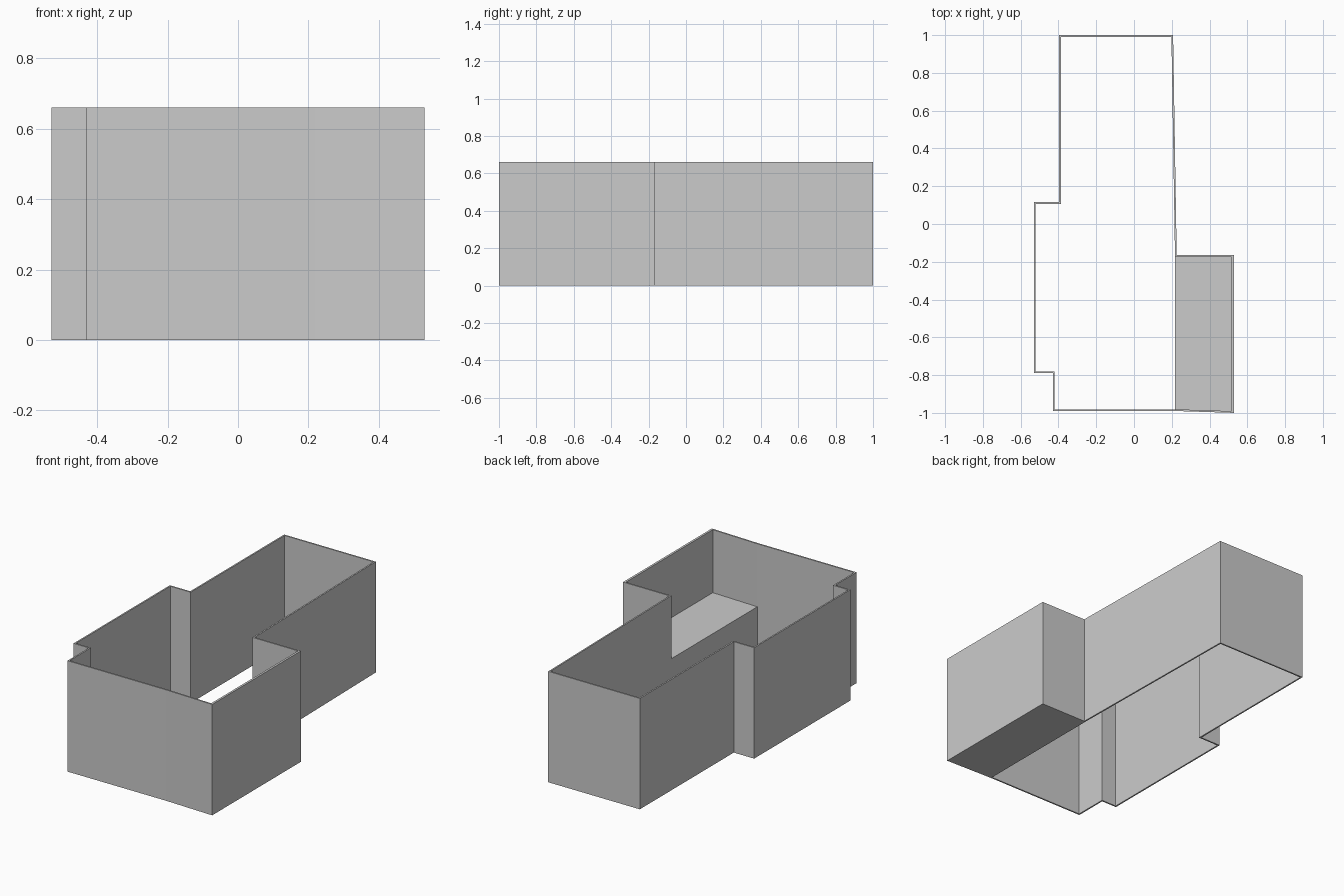
import bpy
import bmesh
from mathutils import Vector
from mathutils.geometry import intersect_line_line_2d  # noqa: F401

default = bpy.data.objects.get("Cube")
if default:
    bpy.data.objects.remove(default, do_unlink=True)

HEIGHT = 0.66
STEP_HEIGHT = 0.285
THIN = 0.009
THICK = 0.013

# Single plaster colour
plaster = bpy.data.materials.new("plaster_grey")
plaster.use_nodes = True
grey = (0.6, 0.6, 0.6, 1.0)
plaster.diffuse_color = grey
plaster.node_tree.nodes["Principled BSDF"].inputs["Base Color"].default_value = grey

# Outer floor plan, counter-clockwise: corner and thickness of the wall that starts there
plan = [
    (-0.43, -0.99, THIN), (0.22, -0.99, THIN), (0.53, -1.0, THICK),
    (0.53, -0.165, THIN), (0.226, -0.165, THIN), (0.207, 1.0, THIN),
    (-0.396, 1.0, THIN), (-0.396, 0.116, THIN), (-0.53, 0.116, THIN),
    (-0.53, -0.79, THIN), (-0.43, -0.79, THIN),
]


def inner_corner(i):
    """Meeting point of the two walls at corner i, each moved inward."""
    p, c, n = (Vector(plan[k % len(plan)][:2]) for k in (i - 1, i, i + 1))
    d1, d2 = (c - p).normalized(), (n - c).normalized()
    n1, n2 = Vector((-d1.y, d1.x)), Vector((-d2.y, d2.x))
    t1, t2 = plan[i - 1][2], plan[i][2]
    cross = n1.x * n2.y - n1.y * n2.x
    return c + Vector((t1 * n2.y - t2 * n1.y, t2 * n1.x - t1 * n2.x)) / cross


def finish(name, bm):
    bmesh.ops.recalc_face_normals(bm, faces=bm.faces)
    mesh = bpy.data.meshes.new(name)
    bm.to_mesh(mesh)
    bm.free()
    mesh.materials.append(plaster)
    obj = bpy.data.objects.new(name, mesh)
    bpy.context.collection.objects.link(obj)


def extrude_up(bm, faces, height):
    new = bmesh.ops.extrude_face_region(bm, geom=faces)["geom"]
    verts = [v for v in new if isinstance(v, bmesh.types.BMVert)]
    bmesh.ops.translate(bm, verts=verts, vec=(0, 0, height))


# Room walls: a thin ring around the plan, raised to full height
bm = bmesh.new()
outer = [bm.verts.new((x, y, 0)) for x, y, _ in plan]
inner = [bm.verts.new((*inner_corner(i), 0)) for i in range(len(plan))]
ring = []
for i in range(len(plan)):
    j = (i + 1) % len(plan)
    ring.append(bm.faces.new((outer[i], outer[j], inner[j], inner[i])))
extrude_up(bm, ring, HEIGHT)
finish("room_walls", bm)

# Raised floor block in the side alcove, set into the walls
bm = bmesh.new()
corners = [(0.217, -0.989), (0.529, -0.999), (0.529, -0.166), (0.217, -0.166)]
base = bm.faces.new([bm.verts.new((x, y, 0)) for x, y in corners])
extrude_up(bm, [base], STEP_HEIGHT)
finish("alcove_platform", bm)
